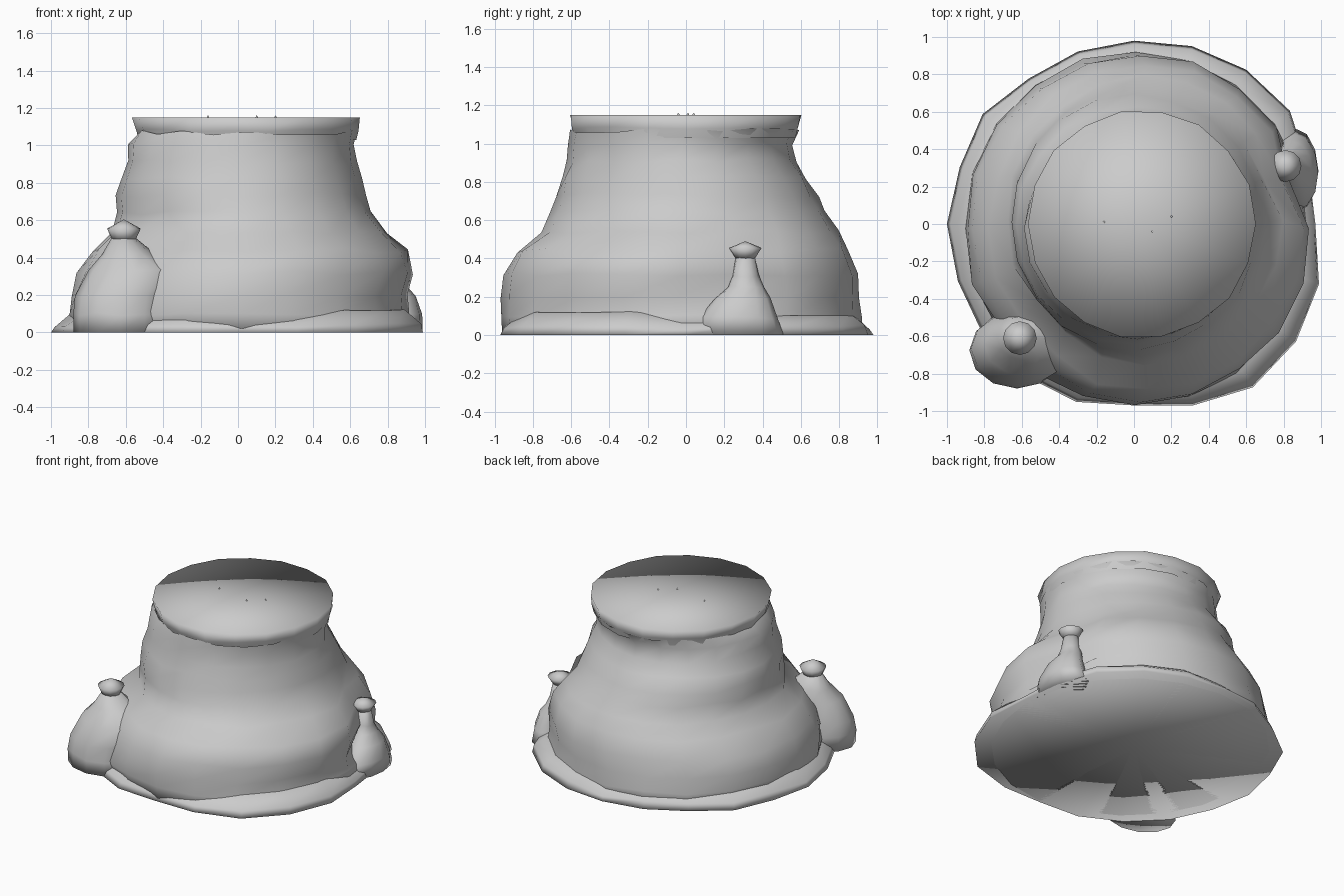
import bpy, bmesh, math, random

random.seed(4)


def loft(name, rings, n, noise=0.0, top=None, bottom=None, keep_ends=False,
         outline=None, dents=None):
    """Skin rings given as (z, x_min, x_max, y_min, y_max); top/bottom are fan centres.
    outline scales every column, dents scales single columns in the middle heights."""
    bm = bmesh.new()
    loops = []
    for k, (z, x0, x1, y0, y1) in enumerate(rings):
        end = k in (0, len(rings) - 1)
        loop = []
        for i in range(n):
            a = 2 * math.pi * i / n
            s = outline[i] if outline else 1 + random.uniform(-noise, noise)
            if dents and 0.15 < z < 0.6:
                s *= dents.get(i, 1)
            dz = 0 if (end and keep_ends) or z == 0 else random.uniform(-noise, noise)
            loop.append(bm.verts.new(((x0 + x1) / 2 + (x1 - x0) / 2 * math.cos(a) * s,
                                      (y0 + y1) / 2 + (y1 - y0) / 2 * math.sin(a) * s,
                                      z + dz)))
        loops.append(loop)
    for a, b in zip(loops, loops[1:]):
        for i in range(n):
            j = (i + 1) % n
            bm.faces.new((a[i], a[j], b[j], b[i]))
    for centre, loop, flip in ((bottom, loops[0], True), (top, loops[-1], False)):
        if centre:
            c = bm.verts.new(centre)
            for i in range(n):
                p, q = loop[i], loop[(i + 1) % n]
                bm.faces.new((q, p, c) if flip else (p, q, c))
    for f in bm.faces:
        f.smooth = True
    me = bpy.data.meshes.new(name)
    bm.to_mesh(me)
    bm.free()
    ob = bpy.data.objects.new(name, me)
    bpy.context.collection.objects.link(ob)
    return ob


# main mound with bulging folds, slightly hollowed behind the side vents
loft("mound", [
    (0.00, -.90, .94, -.95, .92),
    (0.10, -.90, .92, -.97, .92),
    (0.20, -.90, .91, -.97, .91),
    (0.32, -.87, .94, -.96, .91),
    (0.44, -.77, .90, -.89, .85),
    (0.54, -.68, .79, -.75, .79),
    (0.64, -.65, .71, -.70, .73),
    (0.73, -.66, .68, -.67, .69),
    (0.82, -.63, .66, -.65, .63),
    (0.91, -.59, .63, -.62, .57),
    (1.00, -.58, .62, -.61, .56),
    (1.07, -.54, .64, -.60, .59),
], 20, .013, bottom=(0, 0, 0), dents={1: .91, 12: .97, 13: .96})

# flat crater cap with a softly flared rim
loft("crater_cap", [
    (1.03, -.53, .63, -.58, .58),
    (1.08, -.545, .64, -.60, .595),
    (1.15, -.57, .65, -.61, .61),
], 18, .008, top=(.04, 0, 1.15), keep_ends=True)

# irregular spreading skirt
outline = [.97, .98, 1.03, 1.02, 1.0, .98, .97, .96, 1.0, .98,
           1.0, .99, 1.0, 1.0, 1.0, .97, 1.02, 1.08, 1.07, 1.04]
loft("base_skirt", [
    (0.00, -1.0, 1.0, -1.0, 1.0),
    (0.04, -.98, .99, -.98, .98),
    (0.11, -.87, .90, -.90, .90),
], 20, .014, top=(0, 0, .12), bottom=(0, 0, 0), outline=outline)

# large side vent with pointed cap
loft("large_vent", [
    (0.00, -.88, -.37, -.88, -.47),
    (0.10, -.88, -.37, -.88, -.47),
    (0.20, -.87, -.36, -.86, -.47),
    (0.33, -.80, -.30, -.82, -.47),
    (0.42, -.73, -.44, -.73, -.49),
    (0.51, -.67, -.55, -.67, -.55),
], 12, .010, top=(-.61, -.61, .52), bottom=(-.64, -.66, 0))
loft("large_vent_cap", [
    (0.49, -.67, -.55, -.67, -.55),
    (0.555, -.70, -.52, -.70, -.52),
], 12, 0, top=(-.61, -.61, .605), bottom=(-.61, -.61, .49))

# small side vent with pointed cap
loft("small_vent", [
    (0.00, .74, .985, .06, .51),
    (0.09, .74, .985, .07, .48),
    (0.19, .75, .95, .15, .44),
    (0.25, .75, .90, .22, .41),
    (0.31, .75, .88, .24, .38),
    (0.41, .76, .86, .26, .36),
], 12, .008, top=(.81, .31, .42), bottom=(.87, .29, 0))
loft("small_vent_cap", [
    (0.40, .76, .86, .26, .36),
    (0.455, .725, .895, .225, .395),
], 12, 0, top=(.81, .31, .49), bottom=(.81, .31, .40))

# tiny spike tips poking through the crater cap
for i, (x, y) in enumerate(((-.16, .01), (.10, -.04), (.20, .04))):
    loft(f"crater_spike_{i + 1}", [(1.14, x - .012, x + .012, y - .012, y + .012)],
         4, 0, top=(x, y, 1.162), bottom=(x, y, 1.14))
